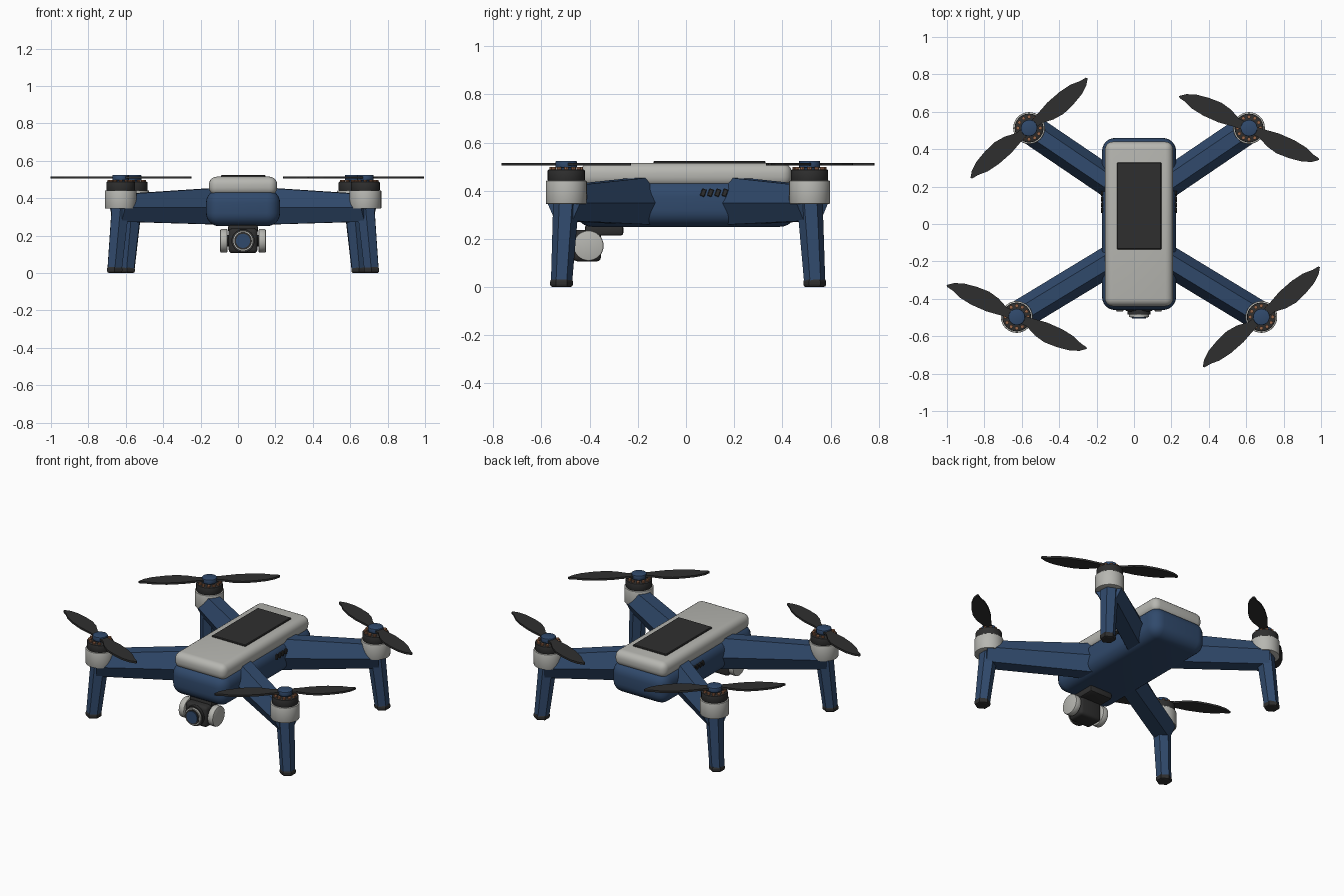
import bpy, bmesh, math
from mathutils import Vector, Matrix

cube = bpy.data.objects.get("Cube")
if cube:
    bpy.data.objects.remove(cube, do_unlink=True)

CX = 0.027  # the fuselage axis


def material(name, rgb):
    m = bpy.data.materials.new(name)
    m.use_nodes = True
    m.diffuse_color = (*rgb, 1)
    m.node_tree.nodes["Principled BSDF"].inputs["Base Color"].default_value = (*rgb, 1)
    return m


BLUE = material("navy blue", (0.03, 0.068, 0.15))
GREY = material("light grey", (0.47, 0.47, 0.44))
DARK = material("charcoal", (0.028, 0.028, 0.028))
COPPER = material("copper", (0.33, 0.14, 0.07))


def finish(bm, name, mat, smooth=True):
    bmesh.ops.recalc_face_normals(bm, faces=bm.faces)
    mesh = bpy.data.meshes.new(name)
    bm.to_mesh(mesh)
    bm.free()
    ob = bpy.data.objects.new(name, mesh)
    bpy.context.collection.objects.link(ob)
    mesh.materials.append(mat)
    if smooth:
        bpy.ops.object.select_all(action="DESELECT")
        bpy.context.view_layer.objects.active = ob
        ob.select_set(True)
        bpy.ops.object.shade_smooth_by_angle(angle=math.radians(35))
    return ob


def box(name, mat, centre, size, bevel=0.0, segments=4, turn=None):
    bm = bmesh.new()
    bmesh.ops.create_cube(bm, size=1)
    bmesh.ops.scale(bm, vec=size, verts=bm.verts)
    if bevel:
        bmesh.ops.bevel(bm, geom=bm.edges[:], offset=bevel, segments=segments,
                        profile=0.5, affect="EDGES")
    if turn:
        bmesh.ops.transform(bm, matrix=turn, verts=bm.verts)
    bmesh.ops.translate(bm, vec=centre, verts=bm.verts)
    return finish(bm, name, mat)


def cylinder(name, mat, start, end, r1, r2=None, sides=32, bevel=0.0):
    """Round or faceted bar between two points."""
    a, b = Vector(start), Vector(end)
    bm = bmesh.new()
    bmesh.ops.create_cone(bm, cap_ends=True, segments=sides, radius1=r1,
                          radius2=r1 if r2 is None else r2, depth=(b - a).length)
    if bevel:
        rims = [e for e in bm.edges if abs(e.verts[0].co.z - e.verts[1].co.z) < 1e-5]
        bmesh.ops.bevel(bm, geom=rims, offset=bevel, segments=2, profile=0.5, affect="EDGES")
    turn = (b - a).to_track_quat("Z", "Y").to_matrix().to_4x4()
    bmesh.ops.transform(bm, matrix=Matrix.Translation((a + b) / 2) @ turn, verts=bm.verts)
    return finish(bm, name, mat, smooth=sides > 8)


def loft(name, mat, rings):
    """Flat-sided solid through matching rings of points."""
    bm = bmesh.new()
    loops = [[bm.verts.new(p) for p in ring] for ring in rings]
    n = len(loops[0])
    for lo, hi in zip(loops, loops[1:]):
        for i in range(n):
            bm.faces.new((lo[i], lo[(i + 1) % n], hi[(i + 1) % n], hi[i]))
    bm.faces.new(loops[0])
    bm.faces.new(loops[-1])
    return finish(bm, name, mat, smooth=False)


# Fuselage, lid and top panel
box("fuselage", BLUE, (CX, 0, 0.348), (0.396, 0.92, 0.195), 0.07, 6)
box("top_lid", GREY, (CX, 0, 0.465), (0.365, 0.88, 0.1), 0.042, 5)
box("top_panel", DARK, (CX + 0.001, 0.097, 0.517), (0.238, 0.465, 0.014), 0.004, 1)

# Slanted cooling vents on both flanks
for side, word in ((1, "left"), (-1, "right")):
    for i in range(4):
        box(f"vent_{word}_{i + 1}", DARK, (CX + side * 0.198, 0.072 + i * 0.03, 0.392),
            (0.012, 0.02, 0.032), 0.003, 1, Matrix.Rotation(math.radians(-20), 4, "X"))

# Camera gimbal
GY, GZ = -0.405, 0.172
box("gimbal_mount", DARK, (CX, -0.34, 0.236), (0.16, 0.16, 0.045), 0.012, 2)
box("camera_body", DARK, (CX, -0.41, GZ), (0.155, 0.115, 0.132), 0.02, 3)
cylinder("gimbal_axle", DARK, (CX - 0.09, GY, GZ), (CX + 0.09, GY, GZ), 0.03)
for side, word in ((1, "left"), (-1, "right")):
    cylinder(f"gimbal_disc_{word}", GREY, (CX + side * 0.083, GY, GZ),
             (CX + side * 0.122, GY, GZ), 0.063, bevel=0.006)
cylinder("lens_barrel", DARK, (CX, -0.45, GZ), (CX, -0.485, GZ), 0.062)
cylinder("lens_ring", GREY, (CX, -0.48, GZ), (CX, -0.498, GZ), 0.054)
cylinder("lens_inner_ring", DARK, (CX, -0.49, GZ), (CX, -0.501, GZ), 0.047)
cylinder("lens_glass", BLUE, (CX, -0.49, GZ), (CX, -0.506, GZ), 0.038)


def arm_ring(centre, across, top, waist, bottom):
    """Six-sided arm section, widest at the waist."""
    section = ((-0.036, top), (0.036, top), (0.08, waist),
               (0.042, bottom), (-0.042, bottom), (-0.08, waist))
    return [(centre.x + across.x * s, centre.y + across.y * s, z) for s, z in section]


# Half outline of a blade: distance from hub, sideways offset
BLADE = ((0.0, 0.022), (0.07, 0.024), (0.13, 0.05), (0.19, 0.062), (0.26, 0.058),
         (0.33, 0.046), (0.38, 0.026), (0.412, 0.0), (0.405, -0.008), (0.37, -0.014),
         (0.32, -0.032), (0.25, -0.041), (0.16, -0.04), (0.07, -0.026))


def propeller(name, x, y, angle):
    outline = list(BLADE) + [(-u, -v) for u, v in BLADE]
    c, s = math.cos(angle), math.sin(angle)
    rings = [[(x + u * c + v * s, y + u * s - v * c, z) for u, v in outline]
             for z in (0.504, 0.516)]
    loft(name, DARK, rings)


# Arms, legs, motors and propellers at the four corners
for side, sw in ((1, "left"), (-1, "right")):
    for fw, half, my, root_y in (("front", 0.654, -0.497, -0.155), ("rear", 0.588, 0.513, 0.175)):
        tag = f"{fw}_{sw}"
        tip = Vector((CX + side * half, my, 0))
        root = Vector((CX + side * 0.09, root_y, 0))
        out = (tip - root).normalized()
        across = Vector((-out.y, out.x, 0))
        x, y = tip.x, tip.y

        loft(f"arm_{tag}", BLUE, [arm_ring(root, across, 0.458, 0.35, 0.258),
                                  arm_ring(tip + out * 0.02, across, 0.42, 0.35, 0.275)])

        # Leg splays gently outwards down to a rubber foot
        foot = tip + out * 0.038
        cylinder(f"leg_{tag}", BLUE, (foot.x, foot.y, 0.02), (x, y, 0.37), 0.044, 0.054, sides=6)
        cylinder(f"foot_{tag}", DARK, (foot.x, foot.y, 0), (foot.x, foot.y, 0.034),
                 0.047, sides=6, bevel=0.01)

        # Motor stack
        cylinder(f"motor_housing_{tag}", GREY, (x, y, 0.345), (x, y, 0.442), 0.085, bevel=0.004)
        cylinder(f"motor_bell_{tag}", DARK, (x, y, 0.44), (x, y, 0.488), 0.077, bevel=0.005)
        for i in range(12):
            a = math.tau * i / 12
            cx, cy = x + 0.06 * math.cos(a), y + 0.06 * math.sin(a)
            cylinder(f"coil_{tag}_{i + 1}", COPPER, (cx, cy, 0.48), (cx, cy, 0.498), 0.01, sides=8)
        cylinder(f"motor_shaft_{tag}", BLUE, (x, y, 0.485), (x, y, 0.5), 0.03)
        cylinder(f"propeller_hub_{tag}", BLUE, (x, y, 0.495), (x, y, 0.524), 0.044, bevel=0.004)

        rising = (side == 1) == (fw == "front")
        propeller(f"propeller_{tag}", x, y, math.radians(40.5 if rising else -24.5))
